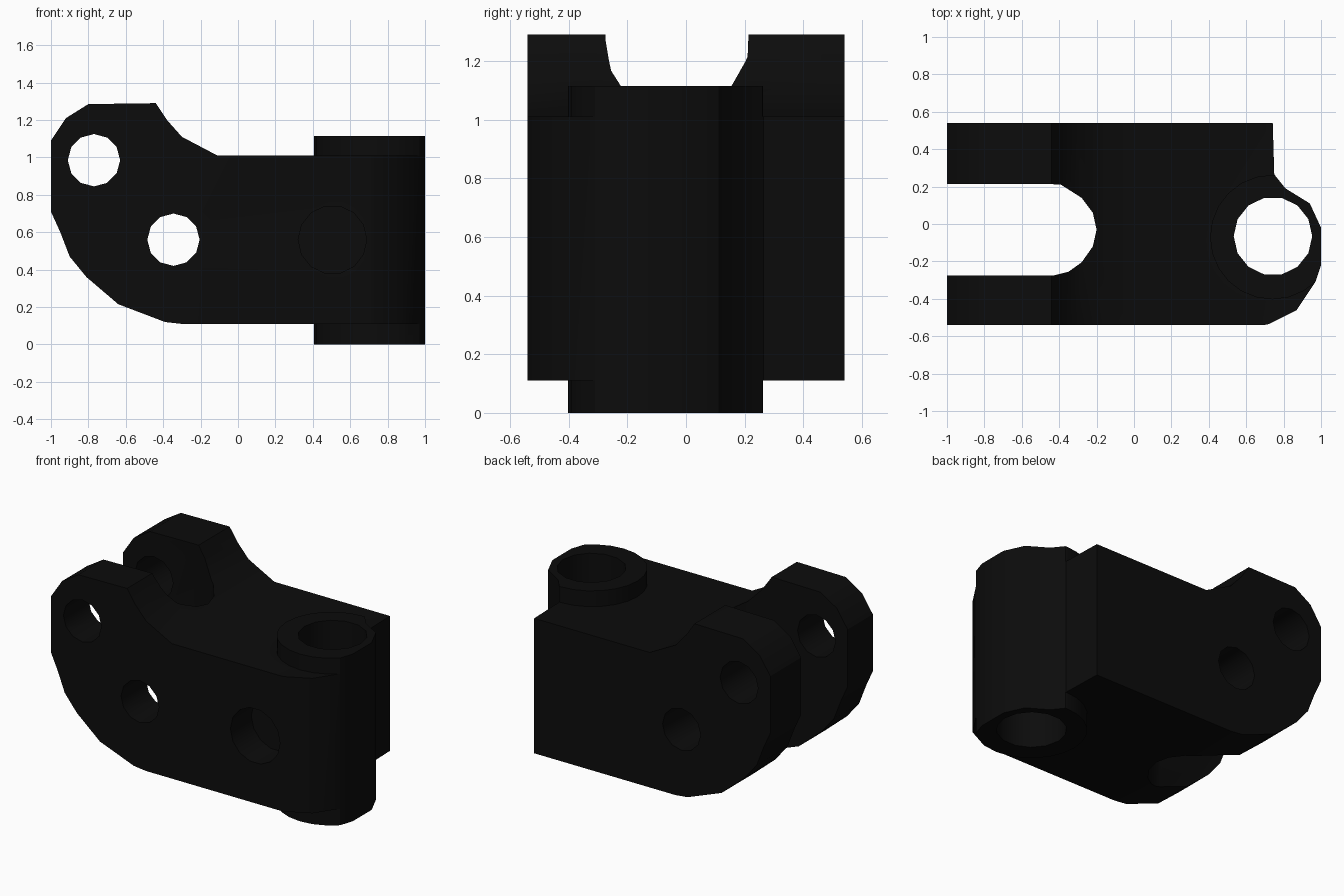
import bpy
from math import cos, sin, tau

old = bpy.data.objects.get("Cube")
if old:
    bpy.data.objects.remove(old, do_unlink=True)

black = bpy.data.materials.new("matte_black")
black.use_nodes = True
black.diffuse_color = (0.0035, 0.0035, 0.0035, 1)
black.node_tree.nodes["Principled BSDF"].inputs["Base Color"].default_value = black.diffuse_color


def prism(name, points, low, high, axis="Z"):
    """Extrude a 2D outline along Z (points are x, y) or Y (points are x, z)."""
    n = len(points)
    place = (lambda p, d: (p[0], p[1], d)) if axis == "Z" else (lambda p, d: (p[0], d, p[1]))
    verts = [place(p, d) for d in (low, high) for p in points]
    faces = [tuple(range(n))[::-1], tuple(range(n, 2 * n))]
    faces += [(i, (i + 1) % n, n + (i + 1) % n, n + i) for i in range(n)]
    mesh = bpy.data.meshes.new(name)
    mesh.from_pydata(verts, [], faces)
    area = sum(points[i - 1][0] * points[i][1] - points[i][0] * points[i - 1][1] for i in range(n))
    if (area < 0) != (axis == "Y"):
        mesh.flip_normals()
    mesh.materials.append(black)
    obj = bpy.data.objects.new(name, mesh)
    bpy.context.collection.objects.link(obj)
    return obj


def circle(cx, cy, r, sides):
    return [(cx + r * cos(tau * i / sides), cy + r * sin(tau * i / sides)) for i in range(sides)]


def combine(target, other, operation):
    mod = target.modifiers.new(other.name, "BOOLEAN")
    mod.object, mod.operation, mod.solver = other, operation, "EXACT"
    bpy.context.view_layer.objects.active = target
    bpy.ops.object.modifier_apply(modifier=mod.name)
    bpy.data.objects.remove(other, do_unlink=True)


# Bracket side profile
side = [(-1, 0.71), (-0.95, 0.6), (-0.9, 0.47), (-0.81, 0.36), (-0.64, 0.215),
        (-0.39, 0.12), (-0.3, 0.11), (1.1, 0.11), (1.1, 1.01), (-0.11, 1.01),
        (-0.3, 1.11), (-0.38, 1.2), (-0.44, 1.29), (-0.8, 1.285), (-0.92, 1.21), (-1, 1.09)]
body = prism("bracket_body", side, -0.54, 0.54, "Y")

# Pivot boss joined to the body, then both trimmed to the plan outline
combine(body, prism("pivot_boss", circle(0.74, -0.07, 0.333, 24), 0, 1.115), "UNION")
plan = [(-1.1, -0.6), (-1.1, 0.6), (0.74, 0.6), (0.75, 0.265), (0.81, 0.19), (0.94, 0.11),
        (1, -0.02), (1, -0.22), (0.97, -0.31), (0.87, -0.46), (0.72, -0.535), (0.69, -0.542),
        (0.69, -0.6)]
combine(body, prism("plan_outline", plan, -0.1, 1.4), "INTERSECT")

# Fork slot with a rounded end
slot = [(-1.1, 0.215), (-0.47, 0.215), (-0.39, 0.21), (-0.28, 0.14), (-0.22, 0.06),
        (-0.2, -0.03), (-0.22, -0.12), (-0.28, -0.205), (-0.35, -0.255), (-0.43, -0.275),
        (-1.1, -0.275)]
combine(body, prism("fork_slot", slot, -0.1, 1.4), "DIFFERENCE")

# Vertical bore, two cross pin holes and a blind front socket
combine(body, prism("pivot_bore", circle(0.743, -0.065, 0.21, 14), -0.1, 1.4), "DIFFERENCE")
for cx, cz in ((-0.77, 0.985), (-0.345, 0.56)):
    combine(body, prism("pin_hole", circle(cx, cz, 0.14, 12), -0.7, 0.7, "Y"), "DIFFERENCE")
combine(body, prism("front_socket", circle(0.505, 0.56, 0.183, 14), -0.7, -0.32, "Y"), "DIFFERENCE")

bpy.ops.object.select_all(action="DESELECT")
body.select_set(True)
bpy.context.view_layer.objects.active = body
bpy.ops.object.shade_smooth_by_angle(angle=0.55)
